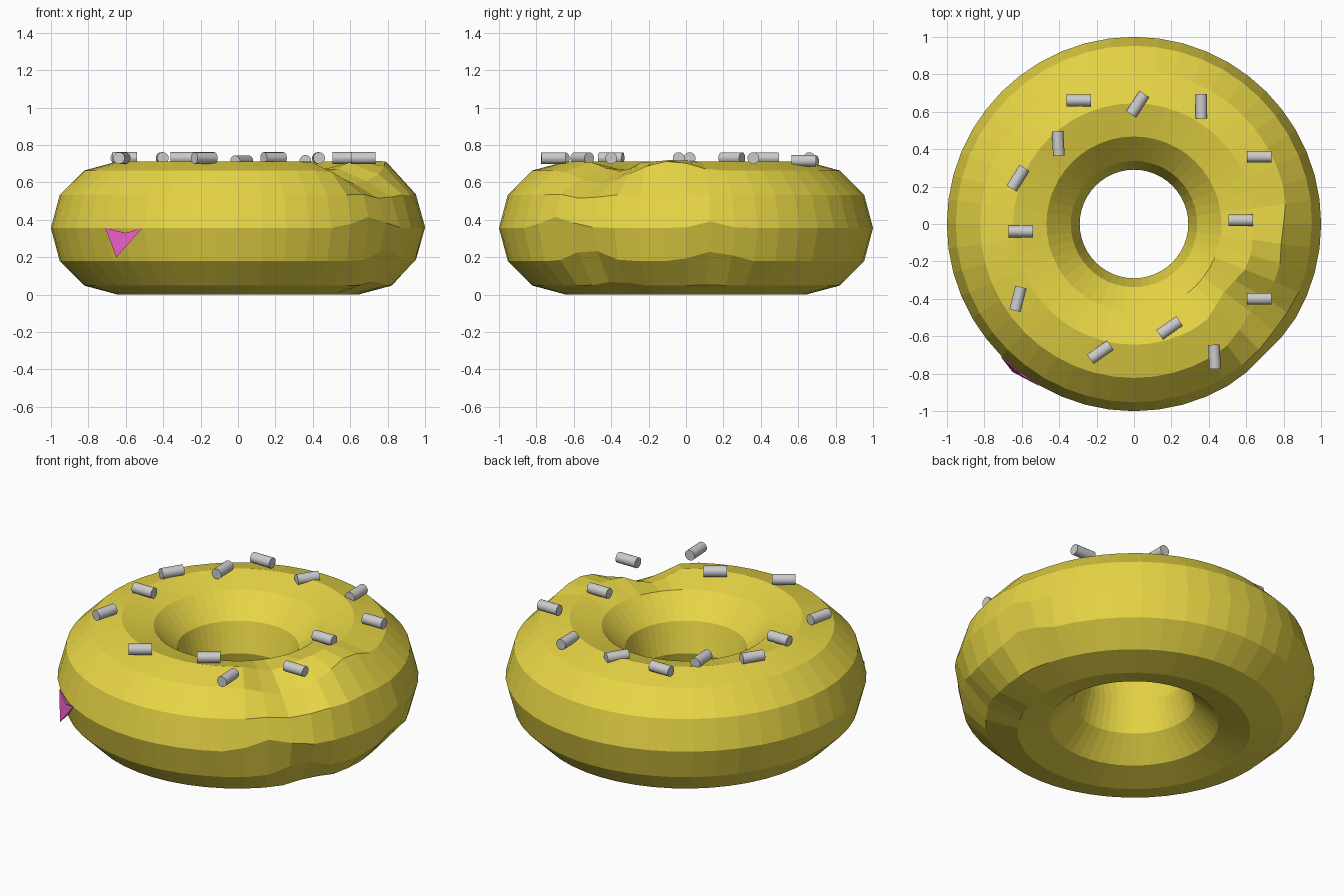
import bpy, bmesh, math
from mathutils import Vector

if "Cube" in bpy.data.objects:
    bpy.data.objects.remove(bpy.data.objects["Cube"])


def colour(obj, name, rgb):
    mat = bpy.data.materials.new(name)
    mat.diffuse_color = (*rgb, 1)
    mat.use_nodes = True
    mat.node_tree.nodes["Principled BSDF"].inputs["Base Color"].default_value = mat.diffuse_color
    obj.data.materials.append(mat)


# Dough ring: faceted torus
bpy.ops.mesh.primitive_torus_add(major_radius=0.645, minor_radius=0.355, major_segments=48,
                                 minor_segments=12, location=(0, 0, 0))
dough = bpy.context.object
dough.name = "dough_ring"
for v in dough.data.vertices:
    v.co.z += 0.356

# Hand-pushed bumps and dents on the front right: centre, reach, offset
pushes = [
    ((0.82, -0.08, 0.67), 0.24, (-0.03, 0.0, 0.05)),
    ((0.66, -0.48, 0.67), 0.28, (-0.03, 0.03, -0.07)),
    ((0.52, -0.40, 0.71), 0.20, (-0.02, 0.02, -0.03)),
    ((0.71, -0.70, 0.36), 0.22, (-0.01, 0.01, 0.06)),
    ((0.80, -0.52, 0.18), 0.22, (0.0, 0.0, 0.06)),
    ((0.94, 0.15, 0.18), 0.22, (0.0, 0.0, 0.05)),
    ((0.99, 0.13, 0.36), 0.16, (0.0, 0.0, 0.03)),
    ((0.74, -0.36, 0.05), 0.16, (0.0, 0.0, 0.02)),
]
for centre, reach, offset in pushes:
    for v in dough.data.vertices:
        d = (v.co - Vector(centre)).length / reach
        if d < 1:
            v.co += Vector(offset) * (1 - d * d) ** 2
colour(dough, "dough_yellow", (0.8, 0.67, 0.06))

# Small icing chip poking through the side
bm = bmesh.new()
left, notch, right, tip, inner = [bm.verts.new(p) for p in (
    (-0.71, -0.712, 0.357), (-0.60, -0.808, 0.33), (-0.51, -0.864, 0.357),
    (-0.65, -0.79, 0.20), (-0.57, -0.70, 0.30))]
for face in ((left, tip, notch), (notch, tip, right), (left, notch, inner),
             (notch, right, inner), (tip, left, inner), (right, tip, inner)):
    bm.faces.new(face)
bmesh.ops.recalc_face_normals(bm, faces=bm.faces)
mesh = bpy.data.meshes.new("icing_chip")
bm.to_mesh(mesh)
bm.free()
chip = bpy.data.objects.new("icing_chip", mesh)
bpy.context.collection.objects.link(chip)
colour(chip, "icing_pink", (0.88, 0.12, 0.6))

# Sprinkles: x, y, z, heading in degrees
sprinkles = [
    (-0.295, 0.66, 0.73, 0), (0.02, 0.64, 0.713, 57), (0.36, 0.63, 0.715, 90),
    (0.67, 0.36, 0.73, 0), (0.57, 0.02, 0.73, 0), (0.67, -0.40, 0.73, 0),
    (0.43, -0.71, 0.73, 93), (0.19, -0.555, 0.73, 35), (-0.18, -0.685, 0.73, 35),
    (-0.62, -0.40, 0.73, 76), (-0.605, -0.04, 0.73, 0), (-0.62, 0.245, 0.73, 58),
    (-0.405, 0.43, 0.73, 93),
]
for i, (x, y, z, heading) in enumerate(sprinkles):
    bpy.ops.mesh.primitive_cylinder_add(vertices=32, radius=0.031, depth=0.13, location=(x, y, z),
                                        rotation=(0, math.pi / 2, math.radians(heading)))
    bpy.context.object.name = f"sprinkle_{i + 1}"
